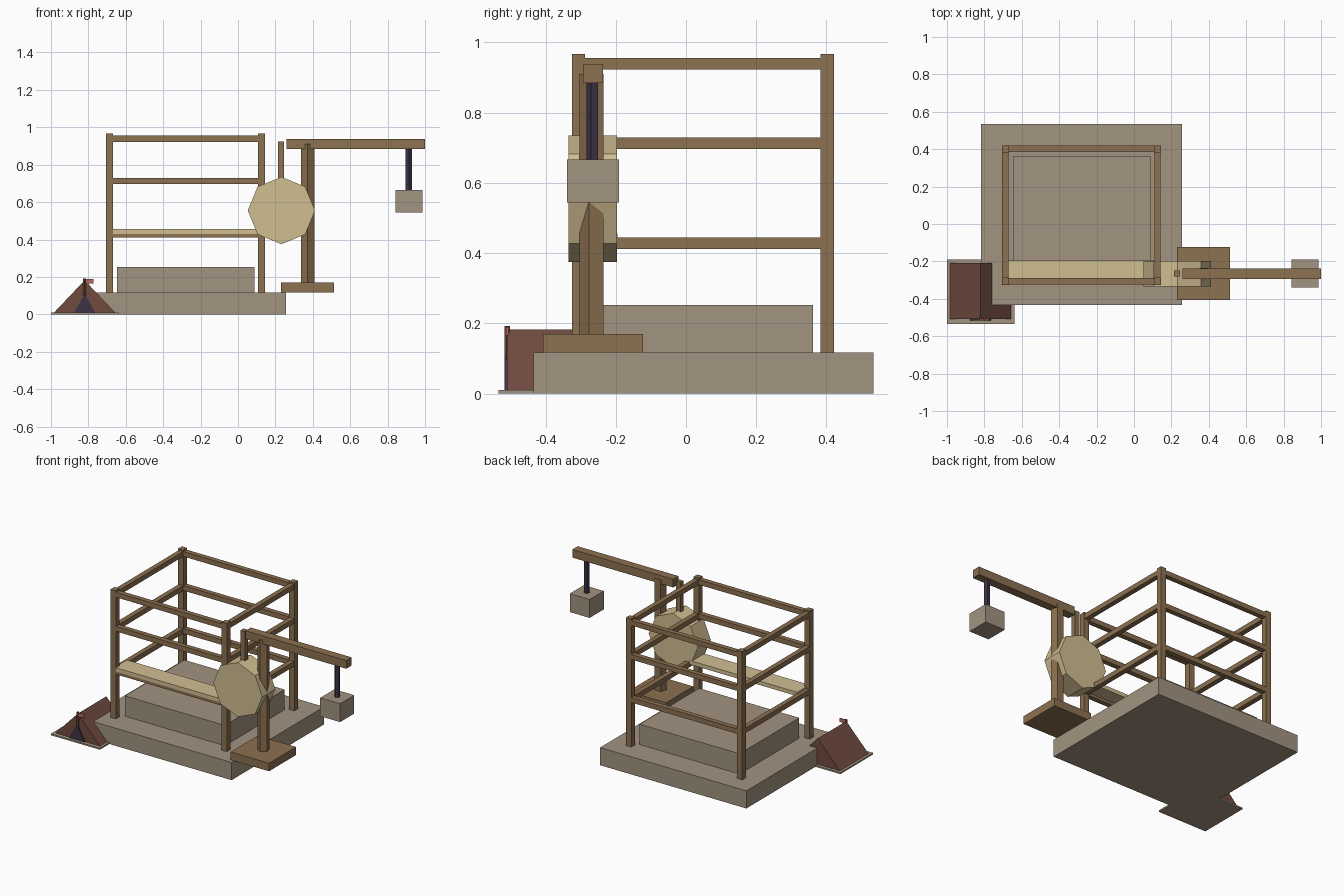
import bpy, bmesh, math

if "Cube" in bpy.data.objects:
    bpy.data.objects.remove(bpy.data.objects["Cube"])

def material(name, rgb):
    # sRGB 0-255 to linear
    m = bpy.data.materials.new(name)
    m.diffuse_color = [(c / 255) ** 2.2 for c in rgb] + [1]
    m.use_nodes = True
    m.node_tree.nodes["Principled BSDF"].inputs["Base Color"].default_value = m.diffuse_color
    return m

STONE = material("stone", (161, 146, 128))
WOOD = material("wood", (139, 112, 82))
PALE = material("pale_wood", (208, 189, 145))
DARK = material("dark_cloth", (64, 54, 72))
CANVAS = material("canvas", (112, 76, 66))
RED = material("flag_red", (190, 105, 100))

def finish(name, bm, mat):
    bmesh.ops.recalc_face_normals(bm, faces=bm.faces)
    me = bpy.data.meshes.new(name)
    bm.to_mesh(me)
    bm.free()
    me.materials.append(mat)
    ob = bpy.data.objects.new(name, me)
    bpy.context.collection.objects.link(ob)
    return ob

def box(name, x, y, z, mat):
    """Box from (min, max) ranges."""
    bm = bmesh.new()
    bmesh.ops.create_cube(bm, size=1)
    for v in bm.verts:
        v.co = [(a + b) / 2 + c * (b - a) for c, (a, b) in zip(v.co, (x, y, z))]
    return finish(name, bm, mat)

def extrude(name, points, offset, mat):
    """Closed profile of 3D points, extruded along offset."""
    bm = bmesh.new()
    face = bm.faces.new([bm.verts.new(p) for p in points])
    new = bmesh.ops.extrude_face_region(bm, geom=[face], use_keep_orig=True)["geom"]
    bmesh.ops.translate(bm, vec=offset, verts=[v for v in new if isinstance(v, bmesh.types.BMVert)])
    return finish(name, bm, mat)

def pole(name, x, y, r, z0, z1, mat, sides=5):
    ang = [-math.pi / 2 + i * math.tau / sides for i in range(sides)]
    pts = [(x + r * math.cos(a), y + r * math.sin(a), z0) for a in ang]
    return extrude(name, pts, (0, 0, z1 - z0), mat)

# Stone foundation
box("foundation_slab", (-0.817, 0.257), (-0.434, 0.534), (0, 0.117), STONE)
box("foundation_core", (-0.647, 0.087), (-0.262, 0.362), (0.11, 0.252), STONE)

# Scaffold posts and rails
PX, PY, PW, RW = (-0.688, 0.126), (-0.306, 0.402), 0.019, 0.0165
for x in PX:
    for y in PY:
        box("scaffold_post", (x - PW, x + PW), (y - PW, y + PW), (0.115, 0.967), WOOD)
for z in (0.428, 0.713, 0.939):
    for y in PY:
        box("long_rail", PX, (y - RW, y + RW), (z - RW, z + RW), WOOD)
    for x in PX:
        box("cross_rail", (x - RW, x + RW), PY, (z - RW, z + RW), WOOD)
box("walk_plank", (-0.68, 0.118), (-0.324, -0.195), (0.43, 0.456), PALE)

# Crane: foot, mast, boom, sling and hanging load
CY = -0.265
box("crane_foot", (0.231, 0.513), (CY - 0.142, CY + 0.142), (0.117, 0.17), WOOD)
pole("crane_mast", 0.372, CY, 0.038, 0.165, 0.91, WOOD)
box("crane_boom", (0.26, 1.0), (CY - 0.028, CY + 0.028), (0.884, 0.938), WOOD)
pole("load_sling", 0.914, CY, 0.0185, 0.66, 0.89, DARK)
box("stone_load", (0.841, 0.987), (CY - 0.074, CY + 0.074), (0.544, 0.666), STONE)

# Treadwheel with its upright
wheel = [(0.232 + 0.18 * math.cos(i * math.pi / 4), -0.334, 0.555 + 0.18 * math.sin(i * math.pi / 4))
         for i in range(8)]
extrude("treadwheel", wheel, (0, 0.137, 0), PALE)
box("wheel_upright", (0.214, 0.247), (CY - 0.0165, CY + 0.0165), (0.6, 0.924), WOOD)

# Tent on its ground sheet, with doorway, pole and flag
TX = -0.82
box("ground_sheet", (-1.0, -0.64), (-0.534, -0.19), (0, 0.01), STONE)
extrude("tent", [(TX - 0.163, -0.509, 0.01), (TX + 0.163, -0.509, 0.01), (TX, -0.509, 0.182)],
        (0, 0.3, 0), CANVAS)
extrude("tent_doorway", [(TX - 0.056, -0.517, 0.01), (TX + 0.056, -0.517, 0.01), (TX, -0.517, 0.11)],
        (0, 0.01, 0), DARK)
pole("tent_pole", TX, -0.508, 0.009, 0.01, 0.192, CANVAS)
box("tent_flag", (TX, TX + 0.047), (-0.512, -0.506), (0.166, 0.19), RED)
